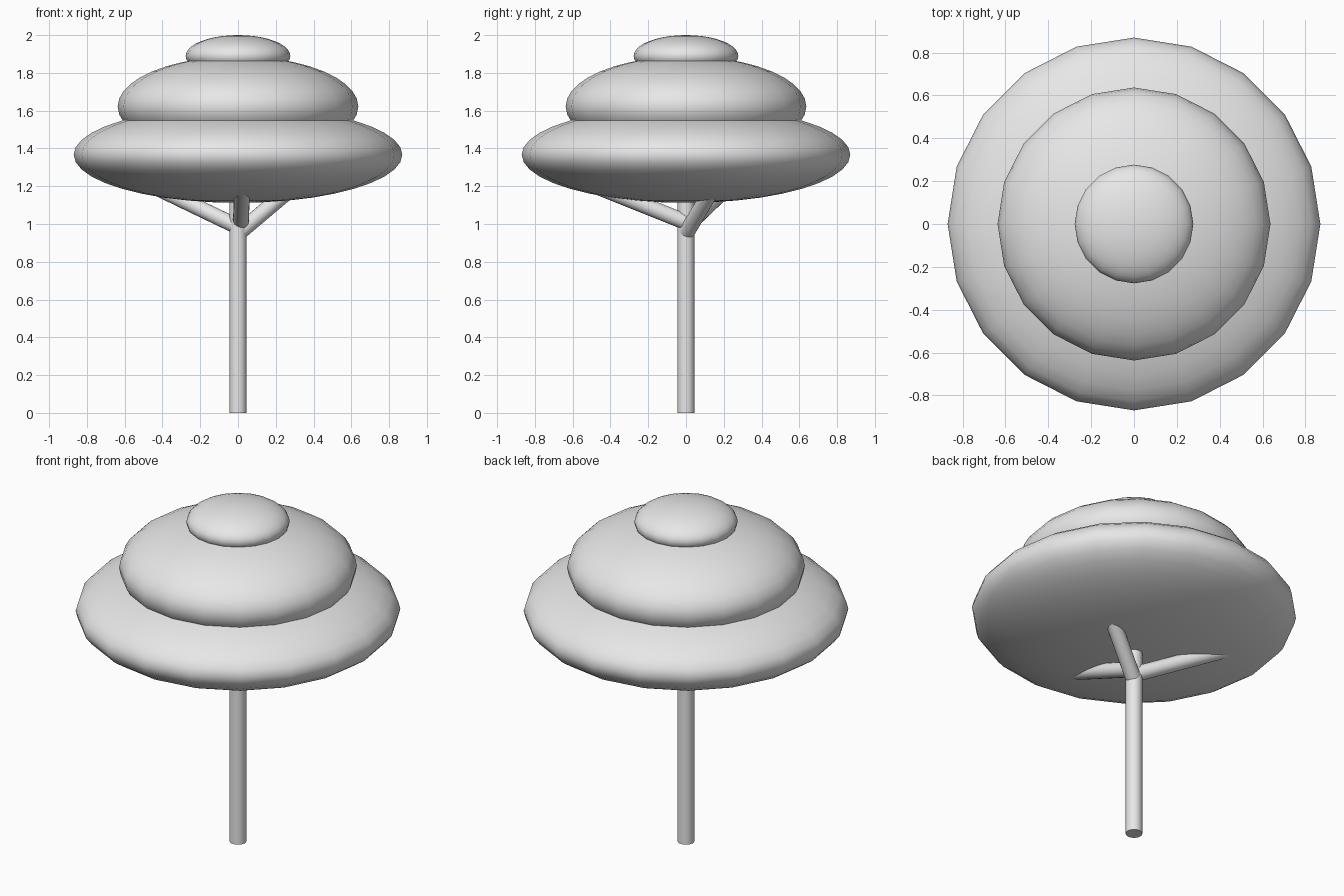
import bpy
import math
from mathutils import Vector

cube = bpy.data.objects.get("Cube")
if cube:
    bpy.data.objects.remove(cube, do_unlink=True)

GREY = (0.8, 0.8, 0.8, 1.0)
grey = bpy.data.materials.new("plain_grey")
grey.use_nodes = True
grey.diffuse_color = GREY
for node in grey.node_tree.nodes:
    if node.type == 'BSDF_PRINCIPLED':
        node.inputs["Base Color"].default_value = GREY


def finish(name):
    obj = bpy.context.object
    obj.name = name
    obj.data.materials.append(grey)
    bpy.ops.object.shade_smooth_by_angle(angle=math.radians(40))
    return obj


def limb(name, start, end, radius):
    """Round rod between two points."""
    start, end = Vector(start), Vector(end)
    axis = end - start
    bpy.ops.mesh.primitive_cylinder_add(
        vertices=20, radius=radius, depth=axis.length,
        location=(start + end) / 2,
        rotation=axis.to_track_quat('Z', 'Y').to_euler())
    return finish(name)


def canopy(name, radius, half_height, z):
    """Flattened ball of foliage."""
    bpy.ops.mesh.primitive_uv_sphere_add(
        segments=20, ring_count=20, radius=1, location=(0, 0, z))
    bpy.context.object.scale = (radius, radius, half_height)
    bpy.ops.object.transform_apply(location=False, rotation=False, scale=True)
    return finish(name)


# Trunk, running up into the lowest canopy
limb("trunk", (0, 0, 0), (0, 0, 1.2), 0.045)

# Three branches fanning out into the foliage
limb("left_branch", (0, 0, 0.95), (0.32, 0.16, 1.22), 0.042)
limb("right_branch", (0, 0, 0.985), (-0.58, 0.29, 1.264), 0.042)
limb("front_branch", (0.015, 0, 1.01), (0.025, -0.6, 1.25), 0.042)

# Foliage tiers, stacked from wide to narrow
canopy("lower_canopy", 0.87, 0.255, 1.367)
canopy("middle_canopy", 0.637, 0.265, 1.622)
canopy("top_canopy", 0.277, 0.11, 1.89)
